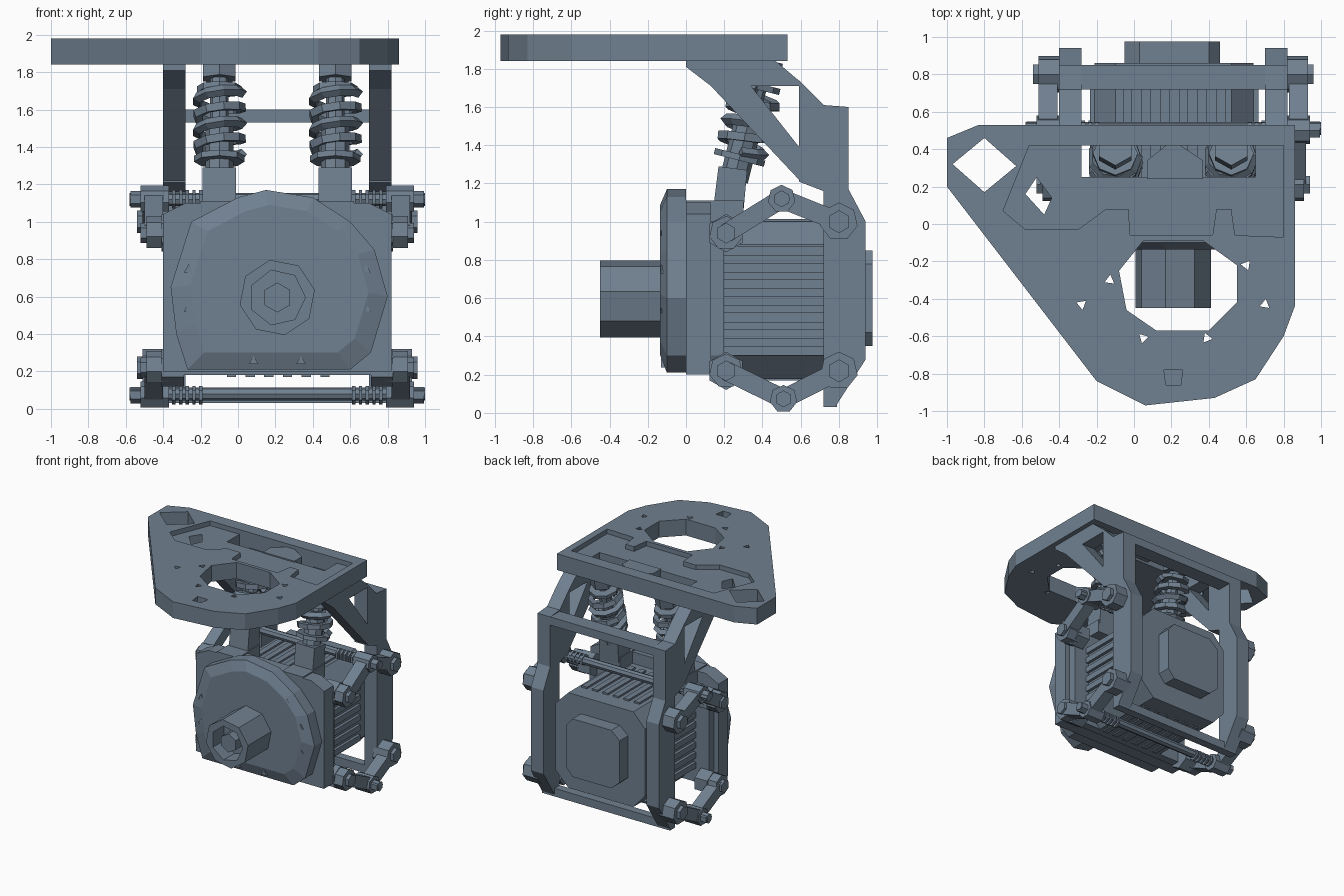
import bpy, bmesh, math
from mathutils import Vector

if "Cube" in bpy.data.objects:
    bpy.data.objects.remove(bpy.data.objects["Cube"])

slate = bpy.data.materials.new("slate_grey_metal")
slate.diffuse_color = (0.162, 0.216, 0.279, 1)
slate.use_nodes = True
slate.node_tree.nodes["Principled BSDF"].inputs["Base Color"].default_value = slate.diffuse_color
MID = 0.21  # the mechanism is symmetric about this x


def add(name, bm):
    bmesh.ops.recalc_face_normals(bm, faces=bm.faces)
    me = bpy.data.meshes.new(name)
    bm.to_mesh(me)
    bm.free()
    me.materials.append(slate)
    ob = bpy.data.objects.new(name, me)
    bpy.context.collection.objects.link(ob)
    return ob


def prism(name, pts, axis, a, b, taper=1.0):
    """Extrude a 2D outline along axis from a to b; taper scales the end at a."""
    def put(u, v, w):
        return {'x': (w, u, v), 'y': (u, w, v), 'z': (u, v, w)}[axis]
    bm = bmesh.new()
    n = len(pts)
    cu, cv = sum(p[0] for p in pts) / n, sum(p[1] for p in pts) / n
    va = [bm.verts.new(put(cu + (u - cu) * taper, cv + (v - cv) * taper, a)) for u, v in pts]
    vb = [bm.verts.new(put(u, v, b)) for u, v in pts]
    bm.faces.new(va)
    bm.faces.new(vb)
    for i in range(n):
        j = (i + 1) % n
        bm.faces.new((va[i], va[j], vb[j], vb[i]))
    return add(name, bm)


def box(name, x0, x1, y0, y1, z0, z1):
    return prism(name, [(x0, y0), (x1, y0), (x1, y1), (x0, y1)], 'z', z0, z1)


def ngon(u, v, r, n, turn=0.0):
    return [(u + r * math.cos(turn + math.tau * i / n), v + r * math.sin(turn + math.tau * i / n))
            for i in range(n)]


def rod(name, p, q, r, n=8):
    p, q = Vector(p), Vector(q)
    bm = bmesh.new()
    bmesh.ops.create_cone(bm, cap_ends=True, segments=n, radius1=r, radius2=r, depth=(q - p).length)
    m = (q - p).to_track_quat('Z', 'Y').to_matrix().to_4x4()
    m.translation = (p + q) / 2
    bm.transform(m)
    return add(name, bm)


def cut(ob, cutters):
    for c in cutters:
        c.hide_render = True
        mod = ob.modifiers.new("cut", 'BOOLEAN')
        mod.operation, mod.solver, mod.object = 'DIFFERENCE', 'EXACT', c
        bpy.context.view_layer.objects.active = ob
        bpy.ops.object.modifier_apply(modifier=mod.name)
        bpy.data.objects.remove(c)


# Top plate with shallow pocket, slots, bolt holes and large round opening
plate = prism("top_plate", [(-1, .46), (-.83, .53), (.86, .53), (.86, -.44), (.8, -.6), (.65, -.83),
                            (.43, -.93), (.06, -.97), (-.2, -.84), (-1, .2)], 'z', 1.84, 1.98)
cut(plate, [
    prism("pocket_cutter", [(-.56, .42), (-.7, .07), (-.58, -.03), (-.3, -.03), (-.15, .08), (-.03, .08),
                            (-.02, -.06), (.42, -.06), (.44, .08), (.52, .08), (.54, -.06), (.8, -.07),
                            (.8, .42)], 'z', 1.94, 2.1),
    prism("opening_cutter", [(.05, -.09), (.37, -.09), (.55, -.22), (.55, -.42), (.4, -.57), (.12, -.57),
                             (-.04, -.46), (-.08, -.25)], 'z', 1.7, 2.1),
    prism("corner_cutter", [(-.97, .32), (-.8, .46), (-.63, .31), (-.8, .17)], 'z', 1.7, 2.1),
    prism("side_cutter", [(-.58, .16), (-.52, .25), (-.44, .14), (-.48, .05)], 'z', 1.7, 2.1),
    box("slot_cutter", -.28, .65, .25, .42, 1.7, 2.1),
    prism("notch_cutter", [(.16, -.78), (.26, -.78), (.25, -.86), (.17, -.86)], 'z', 1.9, 2.1)]
    + [prism("bolt_hole_cutter", ngon(x, y, .03, 3, x * 5), 'z', 1.7, 2.1) for x, y in
       [(-.28, -.43), (.05, -.61), (.39, -.61), (.7, -.43), (.6, -.22), (-.13, -.3)]])
prism("slot_tongue", [(.07, .24), (.07, .34), (.17, .42), (.25, .42), (.37, .34), (.37, .24)], 'z', 1.86, 1.95)

# Motor front disc, shaft hub and mounting plate
disc = [(-.27, .21), (.6, .21), (.71, .3), (.8, .6), (.73, .85), (.6, 1), (.4, 1.13), (.15, 1.17),
        (0, 1.13), (-.25, 1), (-.36, .65), (-.33, .4)]
prism("motor_disc", disc, 'y', -.1, 0)
prism("motor_disc_face", disc, 'y', -.135, -.1, .82)
for i in range(12):
    a = math.tau * (i + .5) / 12
    x, z = .21 + .49 * math.cos(a), .64 + .4 * math.sin(a)
    rod(f"disc_bolt_{i}", (x, -.08, z), (x, -.13, z), .03, 3)
hub = prism("shaft_hub", ngon(.21, .595, .205, 8, .2), 'y', -.45, -.1)
cut(hub, [prism("hub_cutter", ngon(.21, .595, .15, 7), 'y', -.6, -.3)])
rod("shaft_core", (.21, -.43, .595), (.21, -.2, .595), .08, 6)
prism("mounting_plate", [(-.4, .2), (.82, .2), (.82, 1.04), (.7, 1.1), (-.28, 1.1), (-.4, 1.04)],
      'y', 0, .13)
prism("motor_collar", [(-.3, .18), (.72, .18), (.78, .3), (.78, .9), (.68, 1), (-.26, 1), (-.36, .9),
                       (-.36, .3)], 'y', .13, .2)

# Finned motor body and tail cap
body = [(-.1, .18), (.52, .18), (.64, .3), (.64, .88), (.52, 1), (-.1, 1), (-.21, .88), (-.21, .3)]
prism("motor_body", body, 'y', .2, .86)
for i in range(7):
    z = .3 + i * .087
    box(f"side_fin_{i}", -.235, .665, .2, .72, z, z + .05)
for i in range(6):
    x = -.06 + i * .1
    box(f"end_fin_{i}", x, x + .05, .2, .72, .17, 1.015)
prism("tail_cap", [(.03, .35), (.4, .35), (.46, .42), (.46, .78), (.4, .85), (.03, .85), (-.05, .78),
                   (-.05, .42)], 'y', .86, .975)

# Cross members of the rear frame
box("upper_crossbar", -.4, .82, .72, .85, 1.53, 1.6)
box("lower_crossbar", -.4, .82, .72, .79, .03, .1)
for tag, z in (("upper", 1.12), ("lower", .08)):
    rod(f"{tag}_link_axle", (MID - .79, .51, z), (MID + .79, .51, z), .035, 8)


def link(name, x0, x1, p, q, w):
    """Flat bar between two (y, z) points."""
    p, q = Vector(p), Vector(q)
    d = (q - p).normalized()
    n = Vector((-d.y, d.x)) * w
    prism(name, [tuple(v) for v in (p + n, p - n, q - n, q + n)], 'x', x0, x1)


for side, s in (("left", -1), ("right", 1)):
    def X(o):
        return MID + s * o

    # Frame post and triangular brace under the plate
    prism(f"{side}_frame_post", [(.72, .03), (.78, .03), (.94, .28), (.94, 1), (.85, 1.17), (.85, 1.6),
                                 (.72, 1.61), (.59, 1.74), (.59, 1.21), (.72, 1.16)], 'x', X(.49), X(.61))
    prism(f"{side}_brace_top", [(0, 1.84), (.47, 1.84), (.6, 1.73), (.6, 1.71), (.13, 1.71), (0, 1.81)],
          'x', X(.49), X(.61))
    prism(f"{side}_brace_diagonal", [(.13, 1.71), (.34, 1.71), (.6, 1.38), (.6, 1.21)],
          'x', X(.49), X(.61))

    # Folding links, pivots and threaded collars, above and below the motor
    for tag, front, mid, back in (("upper", (.21, .94), (.5, 1.12), (.8, 1)),
                                  ("lower", (.21, .22), (.51, .073), (.8, .22))):
        link(f"{side}_{tag}_front_link", X(.61), X(.71), front, mid, .05)
        link(f"{side}_{tag}_rear_link", X(.62), X(.72), mid, back, .05)
        for part, (y, z), r, o, h in (("front", front, .09, .7, .03), ("middle", mid, .073, .73, .055),
                                      ("rear", back, .1, .72, .03)):
            rod(f"{side}_{tag}_{part}_pivot", (X(.58), y, z), (X(o), y, z), r, 7)
            rod(f"{side}_{tag}_{part}_bolt", (X(o), y, z), (X(o + h), y, z), r * .6, 6)
        rod(f"{side}_{tag}_front_lug", (X(.5), *front), (X(.62), *front), .1, 6)
        for k in range(5):
            x = X(.4 + k * .036)
            rod(f"{side}_{tag}_thread_{k}", (x, *mid), (x + s * .018, *mid), .05, 6)

    # Shock absorber: base block, damper, coil spring and top mount
    cx = MID + s * .31
    base, top = Vector((cx, .21, 1.06)), Vector((cx, .41, 1.85))
    axis = (top - base).normalized()

    def at(t):
        return base.lerp(top, t)
    box(f"{side}_shock_foot", cx - .1, cx + .1, 0, .3, 1.0, 1.11)
    prism(f"{side}_shock_lower_mount", [(.14, 1.05), (.3, 1.05), (.32, 1.27), (.17, 1.29)],
          'x', cx - .09, cx + .09)
    rod(f"{side}_damper", at(.2), at(.6), .075, 8)
    rod(f"{side}_damper_shaft", at(.55), at(1), .05, 8)
    rod(f"{side}_spring_seat", at(.33), at(.37), .135, 8)
    rod(f"{side}_spring_cap", at(.8), at(.84), .12, 8)
    rod(f"{side}_shock_top_mount", at(.89), at(1), .1, 6)
    u = Vector((1, 0, 0))
    v = axis.cross(u)
    cu = bpy.data.curves.new(f"{side}_coil_spring", 'CURVE')
    cu.dimensions, cu.bevel_depth, cu.bevel_resolution, cu.use_fill_caps = '3D', .03, 0, True
    sp = cu.splines.new('POLY')
    turns, seg = 4, 9
    sp.points.add(turns * seg)
    for i in range(turns * seg + 1):
        a = math.tau * i / seg
        p = at(.38 + .42 * i / (turns * seg)) + (u * math.cos(a) + v * math.sin(a)) * .12
        sp.points[i].co = (*p, 1)
    sp.use_smooth = False
    cu.materials.append(slate)
    bpy.context.collection.objects.link(bpy.data.objects.new(f"{side}_coil_spring", cu))
